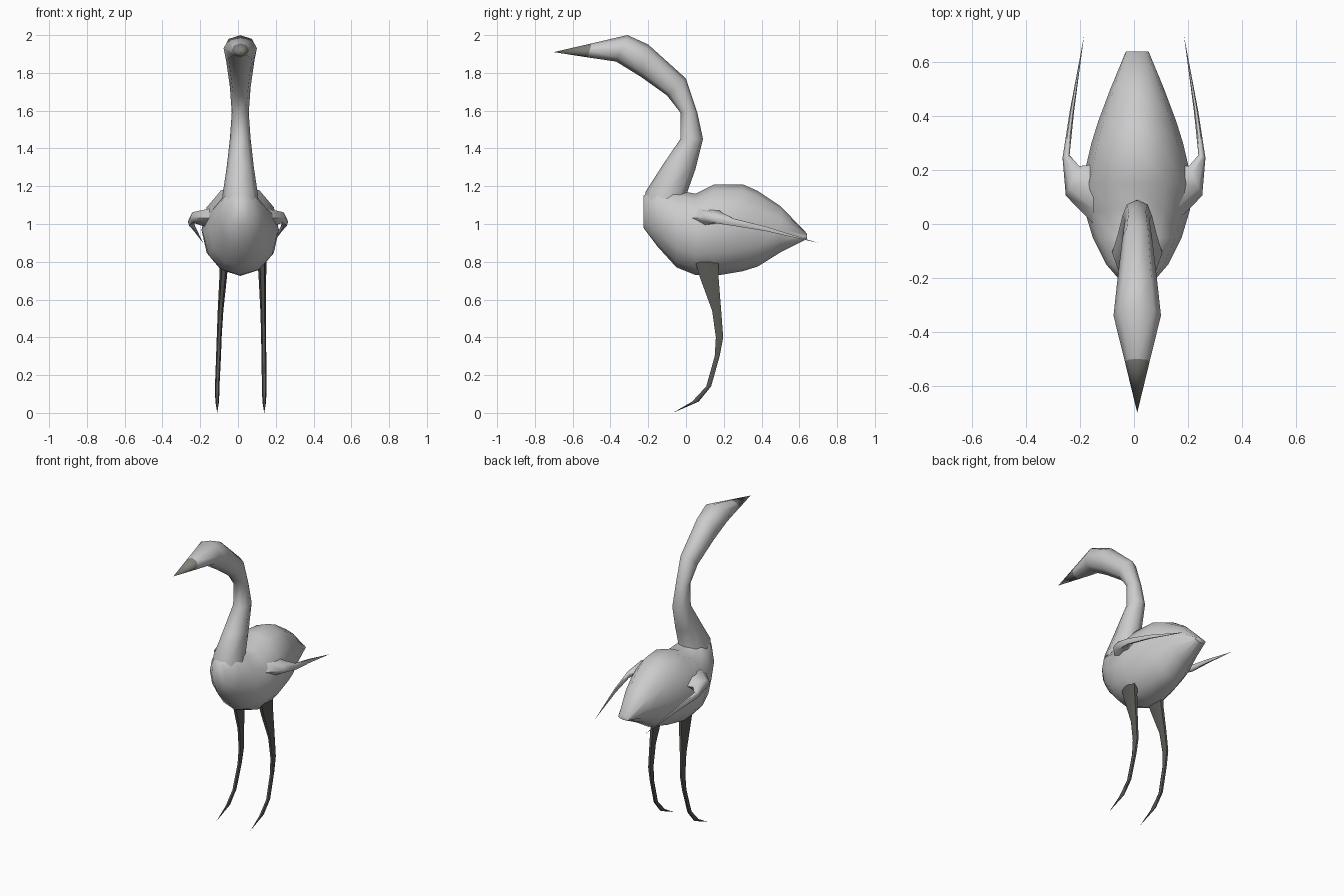
import bpy, bmesh, math
from mathutils import Vector as V

if "Cube" in bpy.data.objects:
    bpy.data.objects.remove(bpy.data.objects["Cube"])

CX = 0.012  # the body sits very slightly off centre


def material(name, grey):
    m = bpy.data.materials.new(name)
    m.diffuse_color = (grey, grey, grey * 0.9, 1)
    m.use_nodes = True
    m.node_tree.nodes["Principled BSDF"].inputs["Base Color"].default_value = m.diffuse_color
    return m


def loft(name, rings, sides, mat=None, angle=60):
    """Skin elliptical rings (centre, u, v); a ring with no size is a point."""
    bm = bmesh.new()
    loops = []
    for c, u, v in rings:
        c, u, v = V(c), V(u), V(v)
        if u.length + v.length == 0:
            loops.append([bm.verts.new(c)] * sides)
            continue
        steps = [2 * math.pi * i / sides for i in range(sides)]
        loops.append([bm.verts.new(c + u * math.cos(a) + v * math.sin(a)) for a in steps])
    for a, b in zip(loops, loops[1:]):
        for i in range(sides):
            j = (i + 1) % sides
            bm.faces.new(list(dict.fromkeys((a[i], a[j], b[j], b[i]))))
    for end in (loops[0], loops[-1]):
        if end[0] is not end[1]:
            bm.faces.new(end)
    bmesh.ops.recalc_face_normals(bm, faces=bm.faces)
    mesh = bpy.data.meshes.new(name)
    bm.to_mesh(mesh)
    bm.free()
    ob = bpy.data.objects.new(name, mesh)
    bpy.context.collection.objects.link(ob)
    if mat:
        mesh.materials.append(mat)
    bpy.ops.object.select_all(action='DESELECT')
    bpy.context.view_layer.objects.active = ob
    ob.select_set(True)
    bpy.ops.object.shade_smooth_by_angle(angle=math.radians(angle))
    return ob


def side_ring(front, back, half_width):
    """Ring spanning two (y, z) points of the side outline."""
    f, b = V((CX, *front)), V((CX, *back))
    return (f + b) / 2, (half_width, 0, 0), (b - f) / 2


dark = material("dark_grey", 0.1)
mid = material("mid_grey", 0.22)

# Body: y, bottom z, top z, half width
body = [(-0.225, 0.98, 1.15, 0.05), (-0.15, 0.88, 1.2, 0.115), (-0.05, 0.77, 1.18, 0.165),
        (0.05, 0.73, 1.16, 0.195), (0.15, 0.725, 1.21, 0.205), (0.3, 0.75, 1.21, 0.17),
        (0.38, 0.775, 1.175, 0.145), (0.5, 0.85, 1.095, 0.1), (0.64, 0.92, 0.95, 0.042)]
loft("body", [side_ring((y, lo), (y, hi), w) for y, lo, hi, w in body], 12)

# Neck and head: front point, back point, half width
neck = [((-0.22, 1.0), (0.04, 0.95), 0.1), ((-0.215, 1.17), (0.0, 1.15), 0.093),
        ((-0.125, 1.31), (0.05, 1.29), 0.072), ((-0.03, 1.45), (0.09, 1.45), 0.055),
        ((-0.03, 1.59), (0.06, 1.59), 0.045), ((-0.1, 1.68), (0.0, 1.77), 0.055),
        ((-0.24, 1.78), (-0.2, 1.95), 0.075), ((-0.37, 1.86), (-0.31, 2.0), 0.088)]
beak_mid = ((-0.52, 1.882), (-0.5, 1.956), 0.046)
loft("neck_and_head", [side_ring(*r) for r in neck + [beak_mid]], 8)

# Beak tip
loft("beak", [side_ring(*beak_mid), ((CX, -0.7, 1.91), (0, 0, 0), (0, 0, 0))], 8, mid)

# Legs: y front, y back, z, half thickness, share of the sideways splay
leg = [(0.04, 0.18, 0.8, 0.024, 0.0), (0.065, 0.18, 0.72, 0.02, 0.1),
       (0.135, 0.19, 0.54, 0.015, 0.5), (0.155, 0.2, 0.4, 0.013, 0.7),
       (0.15, 0.18, 0.3, 0.013, 0.8), (0.105, 0.135, 0.14, 0.012, 1.0),
       (0.03, 0.07, 0.06, 0.01, 1.0)]
for side, top_x, foot_x in (("left", -0.075, -0.11), ("right", 0.128, 0.139)):
    rings = []
    for f, b, z, t, k in leg:
        x = top_x + (foot_x - top_x) * k
        rings.append(((x, (f + b) / 2, z), (t, 0, 0), (0, (b - f) / 2, 0)))
    rings.append(((foot_x, -0.07, 0.0), (0, 0, 0), (0, 0, 0)))
    loft(side + "_leg", rings, 6, dark)

# Wings: thin folded arms sweeping back to a point
wing = [((0.15, 0.11, 1.03), (0, 0.11, 0), (0, 0, 0.06)),
        ((0.228, 0.16, 1.035), (-0.025, 0.055, 0), (0, 0, 0.032)),
        ((0.252, 0.25, 1.01), (-0.013, 0.005, 0), (0, 0, 0.022)),
        ((0.23, 0.42, 0.975), (-0.008, 0, 0), (0, 0, 0.014)),
        ((0.185, 0.7, 0.9), (0, 0, 0), (0, 0, 0))]
for side, s in (("left", -1), ("right", 1)):
    flip = lambda p: (s * p[0], p[1], p[2])
    loft(side + "_wing", [tuple(map(flip, r)) for r in wing], 6)
